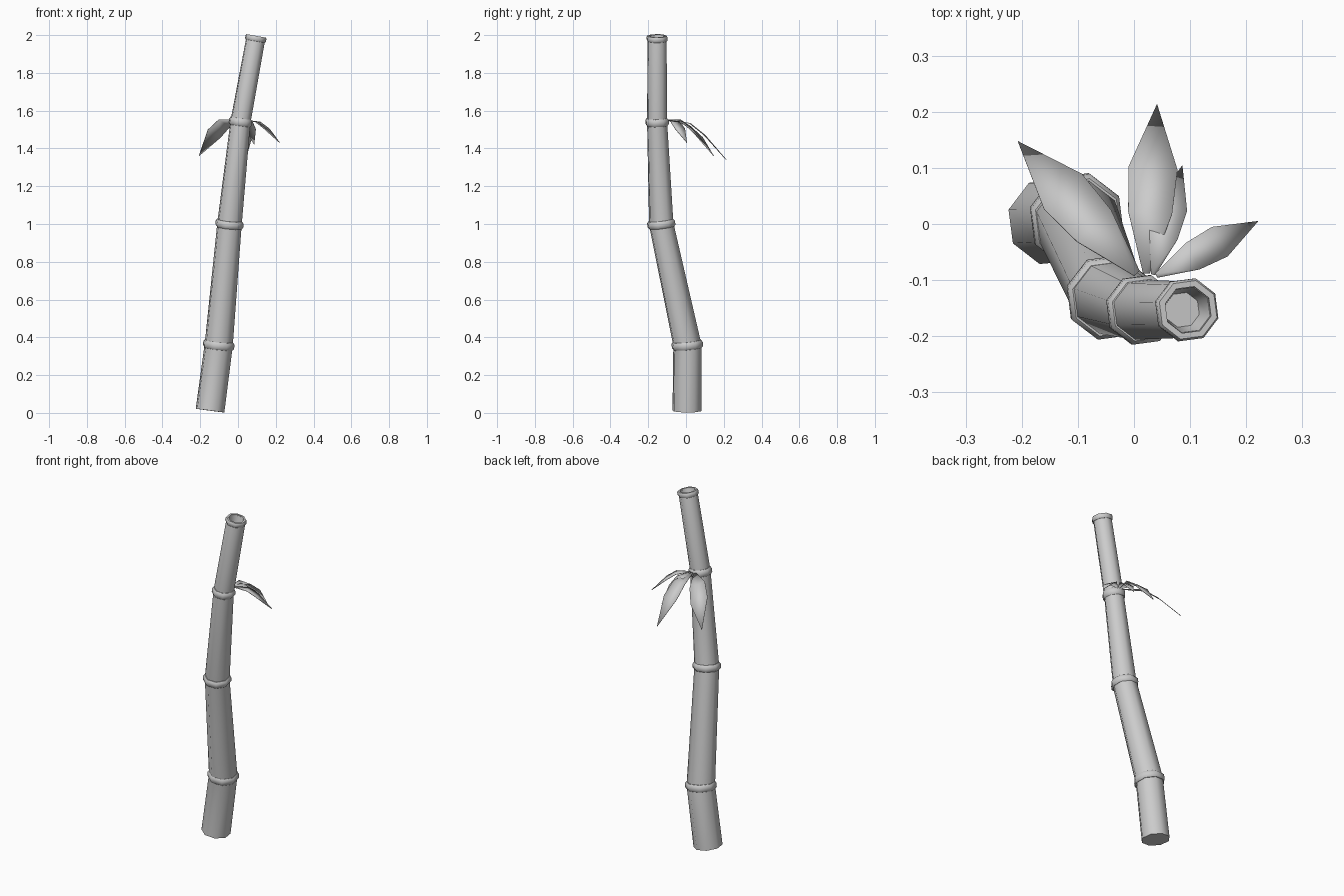
import bpy, bmesh, math
from mathutils import Vector

if "Cube" in bpy.data.objects:
    bpy.data.objects.remove(bpy.data.objects["Cube"])

Z = Vector((0, 0, 1))
# node centres along the stalk, from ground to tip
nodes = [Vector(p) for p in [(-.148, .005, .012), (-.102, .007, .36), (-.045, -.131, 1.0),
                             (.013, -.153, 1.54), (.094, -.153, 1.982)]]
dirs = [(b - a).normalized() for a, b in zip(nodes, nodes[1:])]
axes = [dirs[0]] + [(a + b).normalized() for a, b in zip(dirs, dirs[1:])] + [dirs[-1]]
tube_r = [.079, .077, .067, .055, .052]
ring_r = [0, .086, .077, .064, .058]


def finish(name, bm, angle=50):
    bmesh.ops.recalc_face_normals(bm, faces=bm.faces)
    me = bpy.data.meshes.new(name)
    bm.to_mesh(me)
    bm.free()
    ob = bpy.data.objects.new(name, me)
    bpy.context.collection.objects.link(ob)
    bpy.ops.object.select_all(action='DESELECT')
    ob.select_set(True)
    bpy.context.view_layer.objects.active = ob
    bpy.ops.object.shade_smooth_by_angle(angle=math.radians(angle))
    return ob


def loft(name, stations, closed=False):
    """Eight-sided skin through (centre, axis, radius) stations."""
    bm = bmesh.new()
    loops = []
    for c, ax, r in stations:
        q = Z.rotation_difference(ax)
        loops.append([bm.verts.new(c + q @ Vector((r * math.cos(a), r * math.sin(a), 0)))
                      for a in (math.radians(30 + 45 * k) for k in range(8))])
    pairs = list(zip(loops, loops[1:])) + ([(loops[-1], loops[0])] if closed else [])
    for a, b in pairs:
        for k in range(8):
            j = (k + 1) % 8
            bm.faces.new((a[k], a[j], b[j], b[k]))
    if not closed:
        bm.faces.new(loops[0])
        bm.faces.new(loops[-1])
    return finish(name, bm)


# stalk, with a shallow hollow at the cut top
stalk = list(zip(nodes, axes, tube_r))
top, ax = nodes[-1], axes[-1]
stalk += [(top + ax * h, ax, r) for h, r in [(.008, .05), (.008, .042), (-.045, .032)]]
loft("stalk", stalk)

# raised joint rings
for i in range(1, 5):
    c, ax, r, R = nodes[i], axes[i], tube_r[i], ring_r[i]
    h = .02 if i < 4 else .014
    inner = r - .006 if i < 4 else .043
    prof = [(-h, inner), (-h, r + .002), (-h * .5, R), (h * .5, R), (h, r + .002), (h, inner)]
    loft(f"joint_ring_{i}", [(c + ax * t, ax, q) for t, q in prof], closed=True)


def leaf(name, base, tip, roll=0):
    """Pointed blade arching from base to tip; roll lowers its right edge."""
    base, tip = Vector(base), Vector(tip)
    flat = Vector((tip.x - base.x, tip.y - base.y, 0))
    side = Vector((-flat.y, flat.x, 0))
    drop = tip.z - base.z
    bm = bmesh.new()
    rows = []
    for t, w, d in [(0, .02, 0), (.36, .13, .08), (.62, .145, .38)]:
        c = base + flat * t + Z * drop * d
        off = side * w + Z * roll * w / .145
        rows.append((bm.verts.new(c + off), bm.verts.new(c - off)))
    for a, b in zip(rows, rows[1:]):
        bm.faces.new((a[0], a[1], b[1], b[0]))
    bm.faces.new((*rows[-1], bm.verts.new(tip)))
    ob = finish(name, bm)
    mod = ob.modifiers.new("thickness", 'SOLIDIFY')
    mod.thickness = .003
    mod.offset = 0


# leaf cluster behind the third joint
leaf("leaf_left", (.005, -.088, 1.55), (-.207, .147, 1.36), .02)
leaf("leaf_middle", (.022, -.088, 1.55), (.041, .213, 1.34))
leaf("leaf_small", (.034, -.09, 1.55), (.086, .104, 1.42))
leaf("leaf_right", (.04, -.092, 1.55), (.221, .005, 1.43))
